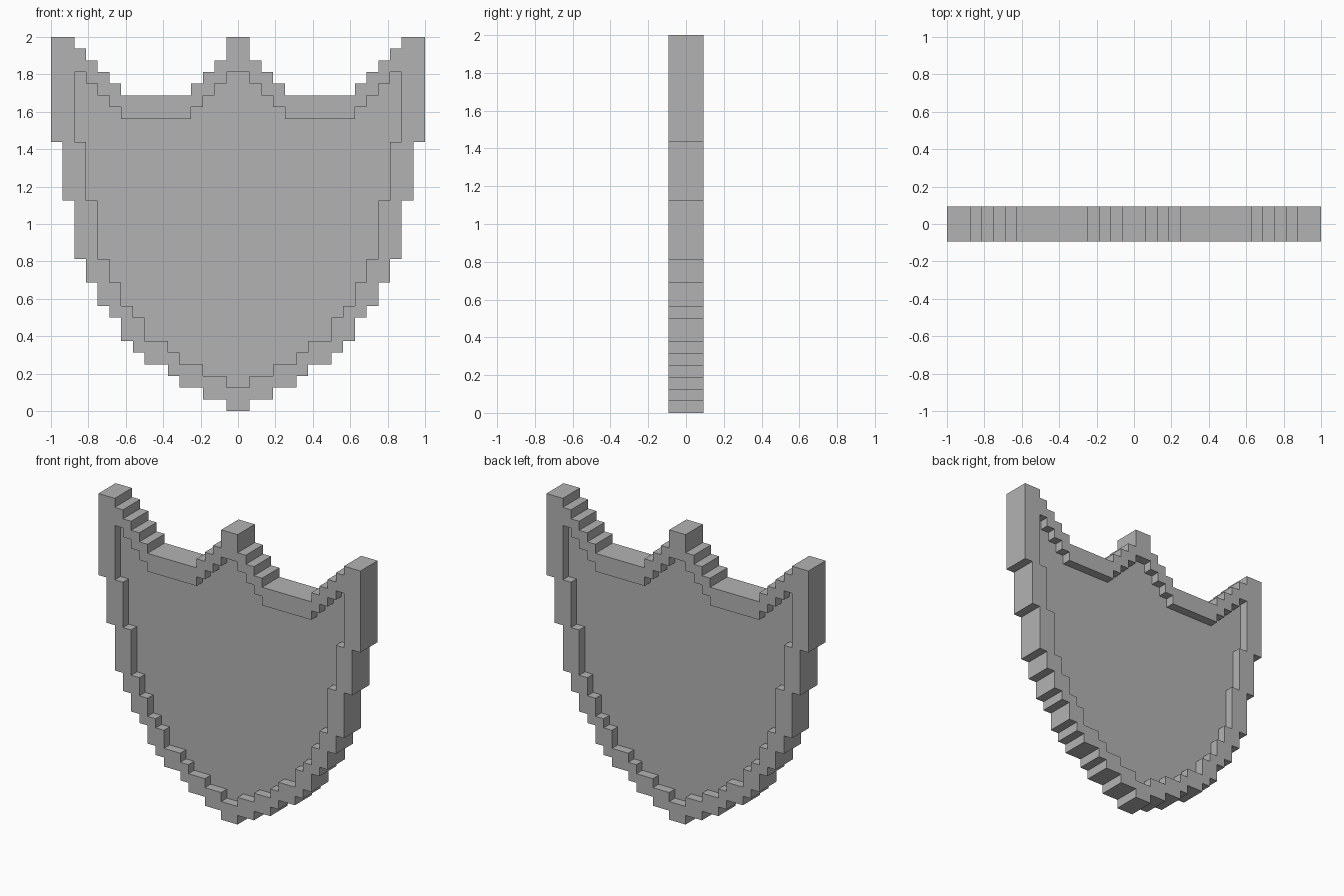
import bpy
import bmesh

cube = bpy.data.objects.get("Cube")
if cube:
    bpy.data.objects.remove(cube, do_unlink=True)

U = 1 / 16  # size of one block

grey = bpy.data.materials.new("plain grey")
grey.use_nodes = True
grey.diffuse_color = (0.45, 0.45, 0.45, 1)
grey.node_tree.nodes["Principled BSDF"].inputs["Base Color"].default_value = (0.45, 0.45, 0.45, 1)


def outline(top, side):
    """Stepped symmetric outline, in blocks.
    top: (x end, height) from the middle outwards; side: (half width, lower z) downwards."""
    half, x = [], 0
    for x_end, z in top:
        half += [(x, z), (x_end, z)]
        x = x_end
    half = half[1:]  # the middle step spans both halves
    for i, (w, low) in enumerate(side):
        if i:
            half.append((w, side[i - 1][1]))
        half.append((w, low))
    return half + [(-px, pz) for px, pz in reversed(half)]


def slab(name, loops, blocks_deep):
    """Fill the outlines (a second one is a hole) and extrude along y."""
    bm = bmesh.new()
    y = blocks_deep * U / 2
    for loop in loops:
        vs = [bm.verts.new((x * U, -y, z * U)) for x, z in loop]
        for a, b in zip(vs, vs[1:] + vs[:1]):
            bm.edges.new((a, b))
    bmesh.ops.triangle_fill(bm, use_beauty=True, use_dissolve=False, edges=bm.edges[:])
    ext = bmesh.ops.extrude_face_region(bm, geom=bm.faces[:], use_keep_orig=True)
    moved = [g for g in ext["geom"] if isinstance(g, bmesh.types.BMVert)]
    bmesh.ops.translate(bm, verts=moved, vec=(0, 2 * y, 0))
    bmesh.ops.recalc_face_normals(bm, faces=bm.faces[:])
    mesh = bpy.data.meshes.new(name)
    bm.to_mesh(mesh)
    bm.free()
    mesh.materials.append(grey)
    obj = bpy.data.objects.new(name, mesh)
    bpy.context.collection.objects.link(obj)
    return obj


# Outer edge of the shield
outer = outline(
    [(1, 32), (2, 30), (3, 29), (4, 28), (10, 27), (11, 28), (12, 29), (13, 30), (14, 31), (16, 32)],
    [(16, 23), (15, 18), (14, 13), (13, 11), (12, 9), (11, 8), (10, 6), (9, 5),
     (8, 4), (6, 3), (5, 2), (3, 1), (1, 0)])

# Inner edge of the rim
inner = outline(
    [(1, 29), (2, 28), (3, 27), (4, 26), (10, 25), (11, 26), (12, 27), (13, 28), (14, 29)],
    [(14, 23), (13, 18), (12, 13), (11, 11), (10, 9), (9, 8), (8, 6), (6, 5), (5, 4), (3, 3), (1, 2)])

# Raised rim, and the thinner panel recessed on both sides
slab("shield_rim", [outer, inner], 3)
slab("shield_panel", [inner], 1)
